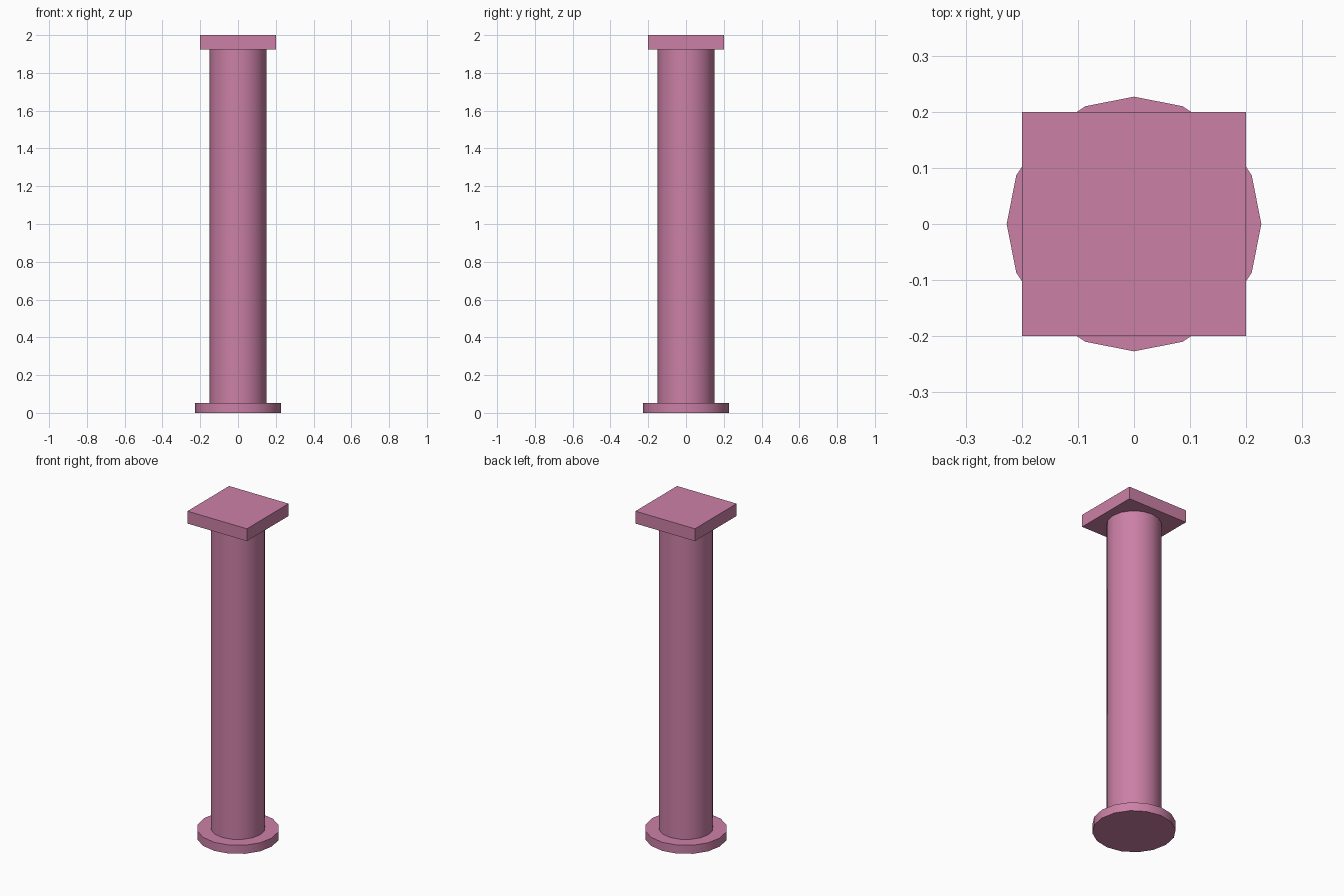
import bpy
import math

cube = bpy.data.objects.get("Cube")
if cube:
    bpy.data.objects.remove(cube, do_unlink=True)

# Single dusty pink colour
pink = bpy.data.materials.new("dusty_pink")
pink.use_nodes = True
colour = (0.60, 0.216, 0.381, 1)
pink.diffuse_color = colour
pink.node_tree.nodes["Principled BSDF"].inputs["Base Color"].default_value = colour

SIDES = 16
BASE_TOP = 0.052
CAP_BOTTOM = 1.925
HEIGHT = 2.0


def finish(name):
    obj = bpy.context.object
    obj.name = name
    obj.data.materials.append(pink)
    return obj


def add_round(name, radius, bottom, top):
    bpy.ops.mesh.primitive_cylinder_add(
        vertices=SIDES, radius=radius, depth=top - bottom,
        location=(0, 0, (bottom + top) / 2))
    bpy.ops.object.shade_smooth_by_angle(angle=math.radians(30))
    return finish(name)


# Round base and shaft
add_round("base_disc", 0.227, 0, BASE_TOP)
add_round("column_shaft", 0.15, BASE_TOP, CAP_BOTTOM)

# Square cap slab
bpy.ops.mesh.primitive_cube_add(size=1, location=(0, 0, (CAP_BOTTOM + HEIGHT) / 2))
cap = finish("square_cap")
cap.scale = (0.4, 0.4, HEIGHT - CAP_BOTTOM)
bpy.ops.object.transform_apply(location=False, rotation=False, scale=True)
